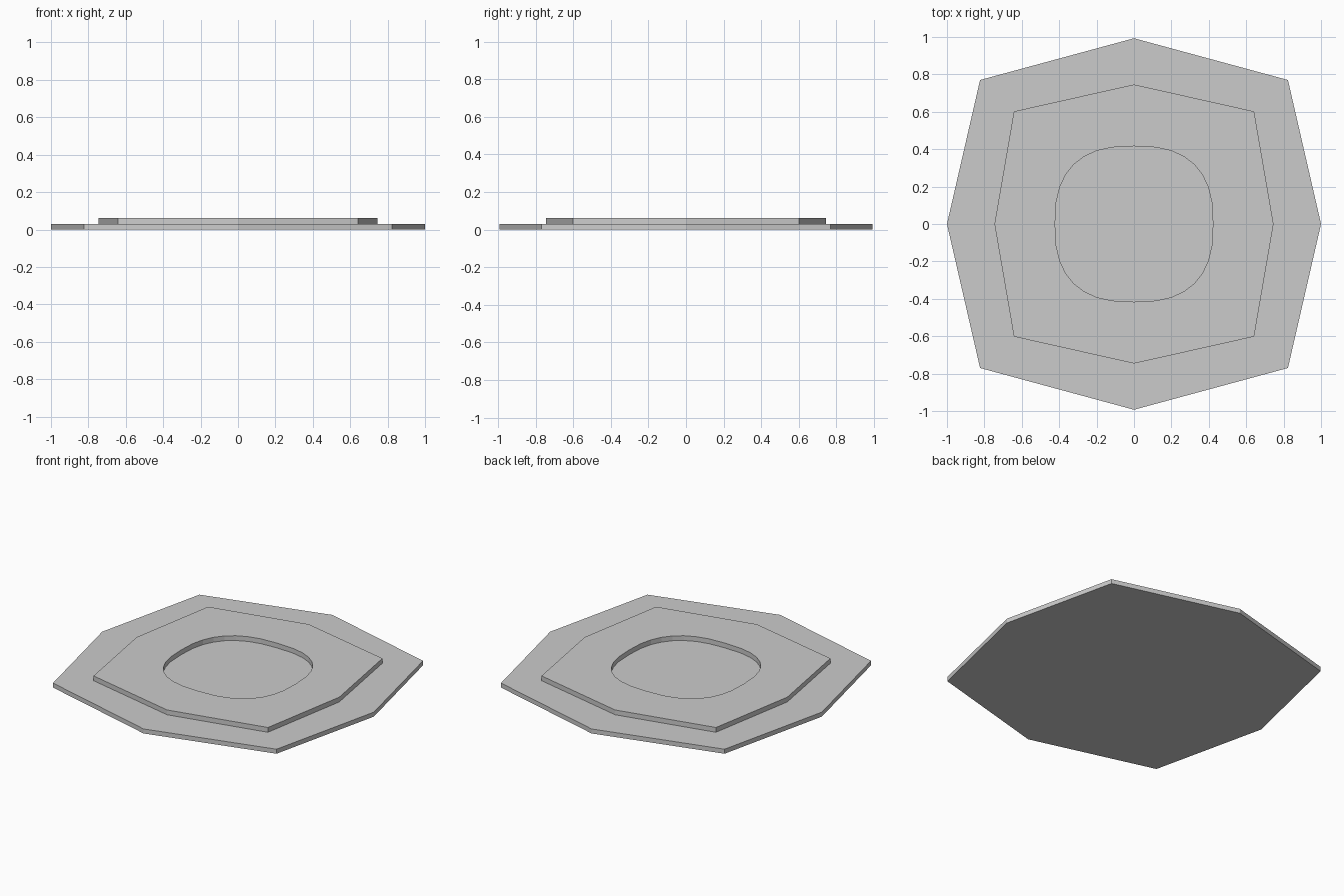
import bpy, bmesh
from math import cos, sin, pi, copysign

if "Cube" in bpy.data.objects:
    bpy.data.objects.remove(bpy.data.objects["Cube"])


def octagon(tip_x, tip_y, corner_x, corner_y):
    """Eight-sided outline: four axis tips and four corners."""
    return [(tip_x, 0), (corner_x, corner_y), (0, tip_y), (-corner_x, corner_y),
            (-tip_x, 0), (-corner_x, -corner_y), (0, -tip_y), (corner_x, -corner_y)]


def rounded_square(rx, ry, power=2.57, sides=32):
    """Superellipse outline."""
    def bend(v):
        return copysign(abs(v) ** (2 / power), v) if abs(v) > 1e-6 else 0.0
    return [(rx * bend(cos(2 * pi * i / sides)), ry * bend(sin(2 * pi * i / sides)))
            for i in range(sides)]


def plate(name, loops, z0, z1):
    """Flat plate: first loop is the outline, any further loops are holes."""
    bm = bmesh.new()
    edges = []
    for loop in loops:
        vs = [bm.verts.new((x, y, z0)) for x, y in loop]
        edges += [bm.edges.new((vs[i - 1], vs[i])) for i in range(len(vs))]
    if len(loops) == 1:
        bm.faces.new(bm.verts)
    else:
        bmesh.ops.triangle_fill(bm, edges=edges, use_beauty=True, normal=(0, 0, 1))
    grown = bmesh.ops.extrude_face_region(bm, geom=bm.faces[:], use_keep_orig=True)
    top = [g for g in grown["geom"] if isinstance(g, bmesh.types.BMVert)]
    bmesh.ops.translate(bm, verts=top, vec=(0, 0, z1 - z0))
    bmesh.ops.recalc_face_normals(bm, faces=bm.faces[:])
    mesh = bpy.data.meshes.new(name)
    bm.to_mesh(mesh)
    bm.free()
    obj = bpy.data.objects.new(name, mesh)
    bpy.context.collection.objects.link(obj)
    return obj


# Wide solid slab at the bottom
plate("base_slab", [octagon(1.0, 0.993, 0.823, 0.77)], 0.0, 0.03)

# Smaller slab on top with a rounded recess through it
plate("upper_ring", [octagon(0.746, 0.746, 0.642, 0.602),
                     rounded_square(0.422, 0.416)], 0.03, 0.062)
